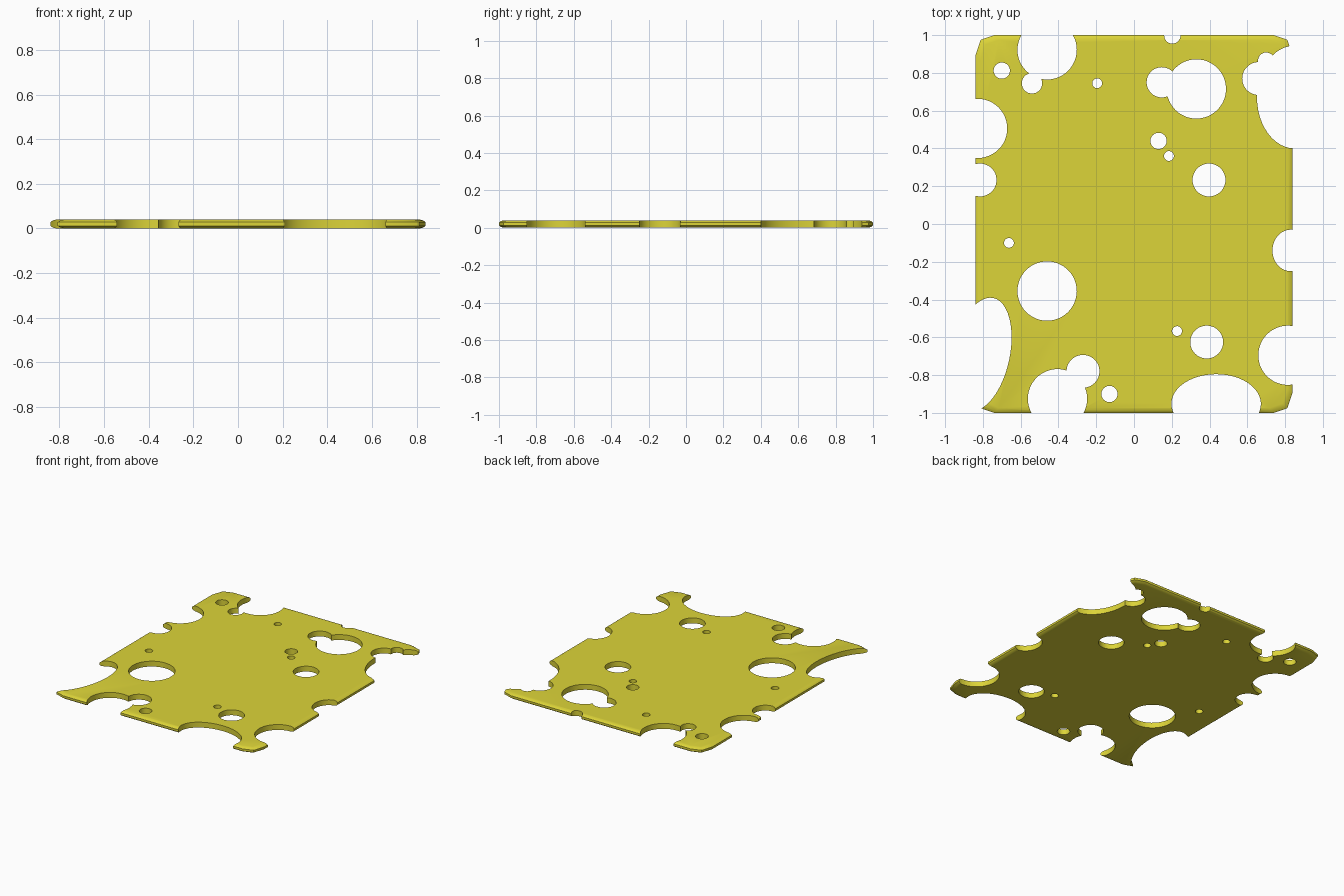
import bpy, bmesh, math

if "Cube" in bpy.data.objects:
    bpy.data.objects.remove(bpy.data.objects["Cube"])

# Colour
mat = bpy.data.materials.new("cheese_yellow")
mat.diffuse_color = (0.72, 0.66, 0.04, 1)
mat.use_nodes = True
mat.node_tree.nodes["Principled BSDF"].inputs["Base Color"].default_value = mat.diffuse_color

# Slice: a rectangle with softened corners, lofted through rounded edge sections
W, D = 0.84, 1.0
corner = [(W, D - 0.11), (W - 0.028, D - 0.025), (W - 0.10, D)]
outline = (corner + [(-x, y) for x, y in reversed(corner)]
           + [(-x, -y) for x, y in corner] + [(x, -y) for x, y in reversed(corner)])
sections = [(0.0, 0.026), (0.004, 0.010), (0.012, 0.0),
            (0.028, 0.0), (0.036, 0.010), (0.04, 0.026)]  # height, inset

bm = bmesh.new()
rings = [[bm.verts.new((x * (W - i) / W, y * (D - i) / D, z)) for x, y in outline]
         for z, i in sections]
n = len(outline)
for a, b in zip(rings, rings[1:]):
    for k in range(n):
        bm.faces.new((a[k], a[(k + 1) % n], b[(k + 1) % n], b[k]))
bm.faces.new(rings[0][::-1])
bm.faces.new(rings[-1])
bmesh.ops.recalc_face_normals(bm, faces=bm.faces)
mesh = bpy.data.meshes.new("cheese_slice")
bm.to_mesh(mesh)
bm.free()
mesh.materials.append(mat)
cheese = bpy.data.objects.new("cheese_slice", mesh)
bpy.context.collection.objects.link(cheese)


def cut(x, y, rx, ry=None, turn=0):
    """Cut a round or oval hole straight through the slice."""
    bpy.ops.mesh.primitive_cylinder_add(vertices=48, radius=1, depth=0.3, location=(x, y, 0.02),
                                        rotation=(0, 0, math.radians(turn)))
    hole = bpy.context.object
    hole.name = "hole_cutter"
    hole.scale = (rx, ry or rx, 1)
    hole.hide_render = True
    hole.data.materials.append(mat)
    bpy.context.view_layer.objects.active = cheese
    mod = cheese.modifiers.new("hole", 'BOOLEAN')
    mod.operation = 'DIFFERENCE'
    mod.solver = 'EXACT'
    mod.object = hole
    bpy.ops.object.modifier_apply(modifier=mod.name)
    bpy.data.objects.remove(hole)


# Round holes grouped by size
holes = {
    0.157: [(-0.46, 0.922), (0.33, 0.715), (-0.828, 0.506), (-0.46, -0.355),
            (-0.405, -0.925), (0.815, -0.695)],
    0.087: [(0.397, 0.233), (-0.815, 0.233), (-0.27, -0.78), (0.385, -0.625), (0.66, 0.77)],
    0.080: [(0.147, 0.75)],
    0.054: [(-0.54, 0.745)],
    0.043: [(-0.70, 0.812), (0.203, 0.998), (0.13, 0.44), (-0.13, -0.90), (0.70, 0.865)],
    0.026: [(-0.195, 0.745), (0.185, 0.36), (-0.662, -0.10), (0.228, -0.567)],
}
for r, centres in holes.items():
    for x, y in centres:
        cut(x, y, r)

# Oval bites at the rim
cut(-0.808, -0.69, 0.305, 0.15, 78)
cut(0.435, -0.952, 0.237, 0.157)
cut(0.85, 0.672, 0.199, 0.272)
cut(0.83, -0.14, 0.097, 0.11)

# Smooth walls, sharp hole rims
bpy.ops.object.select_all(action='DESELECT')
cheese.select_set(True)
bpy.context.view_layer.objects.active = cheese
bpy.ops.object.shade_smooth_by_angle(angle=math.radians(35))
